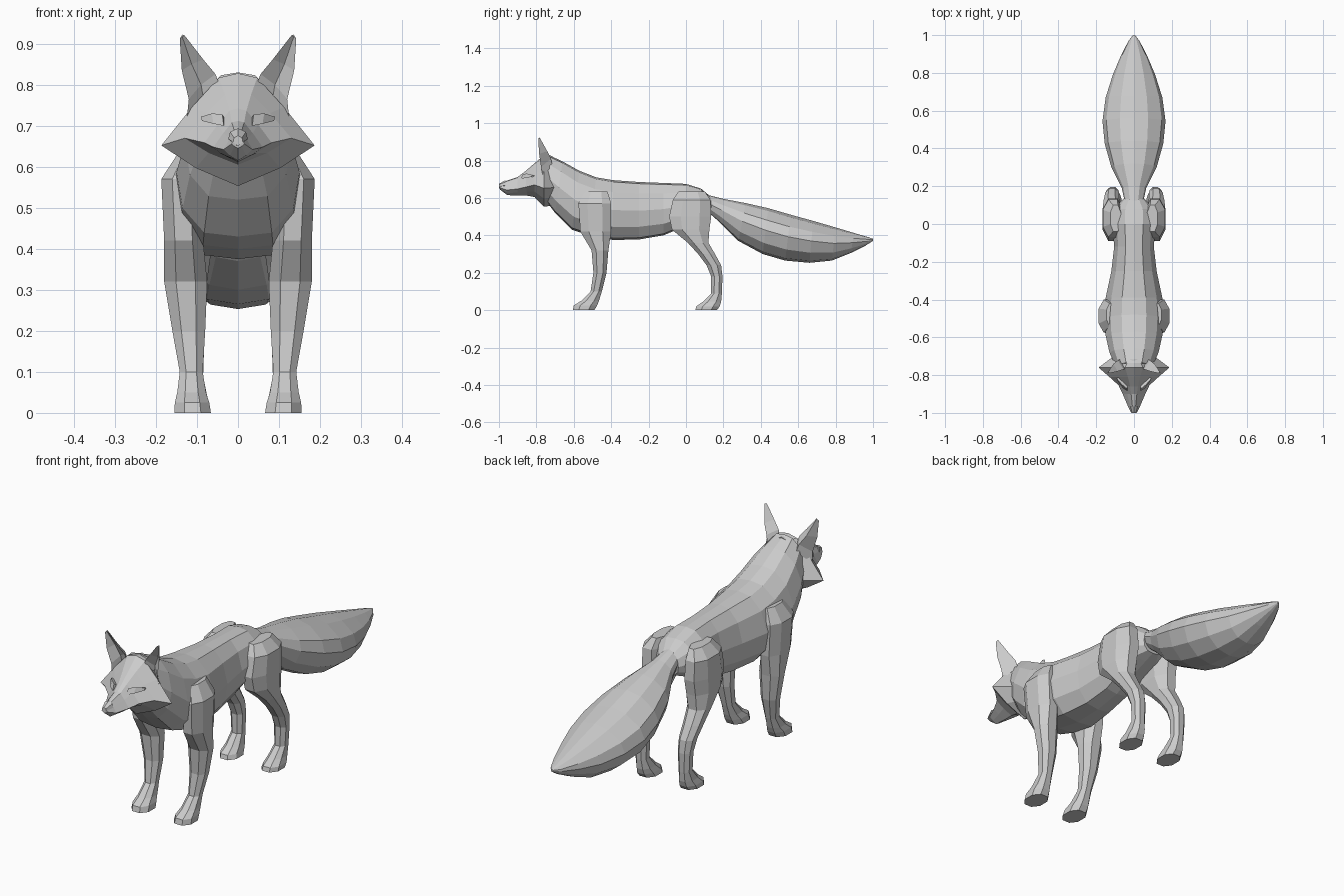
import bpy, bmesh, math
from mathutils import Vector


def loft(name, rings, mirror=False):
    """Skin a list of equal-length point rings, capped at both ends."""
    bm = bmesh.new()
    rows = [[bm.verts.new(p) for p in ring] for ring in rings]
    n = len(rows[0])
    for a, b in zip(rows, rows[1:]):
        for i in range(n):
            j = (i + 1) % n
            bm.faces.new((a[i], a[j], b[j], b[i]))
    bm.faces.new(rows[0])
    bm.faces.new(rows[-1])
    bmesh.ops.remove_doubles(bm, verts=bm.verts, dist=0.0005)
    bmesh.ops.recalc_face_normals(bm, faces=bm.faces)
    mesh = bpy.data.meshes.new(name)
    bm.to_mesh(mesh)
    bm.free()
    ob = bpy.data.objects.new(name, mesh)
    bpy.context.collection.objects.link(ob)
    if mirror:
        mod = ob.modifiers.new("Mirror", 'MIRROR')
        mod.use_mirror_merge = False
    return ob


def section(profile, yt, zt, yb, zb, w):
    """Symmetric ring between a top and a bottom point; profile = (width, height) fractions."""
    half = [(w * u, yb + (yt - yb) * v, zb + (zt - zb) * v) for u, v in profile]
    return half + [(-x, y, z) for x, y, z in reversed(half) if abs(x) > 1e-6]


def leg_ring(z, y0, y1, x0, x1):
    """Chamfered rectangle at height z."""
    c = 0.45
    pts = [(1, -c), (1, c), (c, 1), (-c, 1), (-1, c), (-1, -c), (-c, -1), (c, -1)]
    return [((x0 + x1) / 2 + u * (x1 - x0) / 2, (y0 + y1) / 2 + v * (y1 - y0) / 2, z)
            for u, v in pts]


# Torso and neck
torso_profile = [(0, 1), (.42, .97), (.80, .80), (1, .50), (.90, .22), (.55, .03), (0, 0)]
loft("torso", [section(torso_profile, *s) for s in [
    (-.735, .83, -.76, .60, .10),
    (-.66, .795, -.70, .52, .130),
    (-.57, .745, -.61, .43, .150),
    (-.48, .71, -.52, .40, .155),
    (-.39, .695, -.39, .375, .150),
    (-.25, .685, -.25, .378, .120),
    (-.12, .68, -.12, .40, .105),
    (.00, .675, .00, .45, .115),
    (.08, .65, .08, .48, .110),
    (.14, .60, .13, .50, .055)]])

# Bushy tail
tail_profile = [(0, 1), (.45, .94), (.88, .74), (1, .52), (.82, .24), (.45, .05), (0, 0)]
loft("tail", [section(tail_profile, *s) for s in [
    (.10, .62, .10, .54, .045),
    (.20, .595, .18, .47, .065),
    (.32, .572, .28, .37, .120),
    (.44, .545, .41, .30, .155),
    (.56, .51, .53, .265, .167),
    (.68, .477, .66, .253, .150),
    (.80, .442, .78, .265, .112),
    (.90, .412, .88, .305, .070),
    (.975, .39, .96, .345, .030),
    (1.0, .382, 1.0, .37, .006)]])

# Head with pointed cheek ruffs
head_profile = [(0, 1), (.25, .96), (.60, .70), (1, .36), (.55, .16), (0, 0)]
loft("head", [section(head_profile, *s) for s in [
    (-1.0, .675, -.995, .645, .016),
    (-.965, .69, -.955, .615, .035),
    (-.90, .712, -.90, .612, .060),
    (-.86, .742, -.85, .612, .082),
    (-.81, .785, -.81, .605, .130),
    (-.76, .828, -.76, .553, .187),
    (-.715, .825, -.70, .56, .115)]])

# Nose and brows
loft("nose", [section([(0, 1), (.8, .8), (1, .4), (0, 0)], *s) for s in [
    (-1.0, .676, -1.0, .650, .012),
    (-.965, .694, -.965, .650, .024)]])
loft("brow", [
    [(.035, -.885, .700), (.038, -.872, .728), (.030, -.85, .712)],
    [(.060, -.868, .705), (.064, -.850, .730), (.055, -.83, .715)],
    [(.088, -.828, .712), (.090, -.820, .722), (.085, -.80, .715)]], True)

# Hollow-fronted ears
loft("ear", [
    [(.045, -.765, .800), (.075, -.715, .775), (.125, -.765, .715), (.085, -.745, .77)],
    [(.055, -.770, .826), (.085, -.722, .810), (.120, -.775, .765), (.090, -.748, .80)],
    [(.085, -.780, .862), (.110, -.742, .850), (.137, -.785, .835), (.113, -.758, .85)],
    [(.130, -.790, .920), (.136, -.782, .922), (.142, -.790, .912), (.136, -.786, .917)]], True)

# Front legs
loft("front_leg", [leg_ring(*s) for s in [
    (.635, -.54, -.42, .09, .145),
    (.57, -.575, -.40, .09, .187),
    (.42, -.565, -.40, .085, .180),
    (.32, -.505, -.415, .075, .180),
    (.20, -.495, -.425, .080, .160),
    (.10, -.510, -.450, .086, .142),
    (.05, -.560, -.465, .078, .148),
    (.025, -.600, -.475, .070, .154),
    (0, -.605, -.490, .066, .155)]], True)

# Hind legs
loft("hind_leg", [leg_ring(*s) for s in [
    (.635, -.04, .10, .07, .125),
    (.59, -.07, .13, .06, .165),
    (.50, -.09, .135, .055, .167),
    (.43, -.075, .125, .060, .167),
    (.36, .01, .120, .070, .165),
    (.30, .065, .155, .078, .160),
    (.24, .110, .188, .080, .152),
    (.18, .135, .195, .082, .145),
    (.09, .135, .192, .085, .140),
    (.045, .090, .188, .076, .145),
    (.02, .055, .180, .070, .152),
    (0, .050, .165, .066, .152)]], True)
